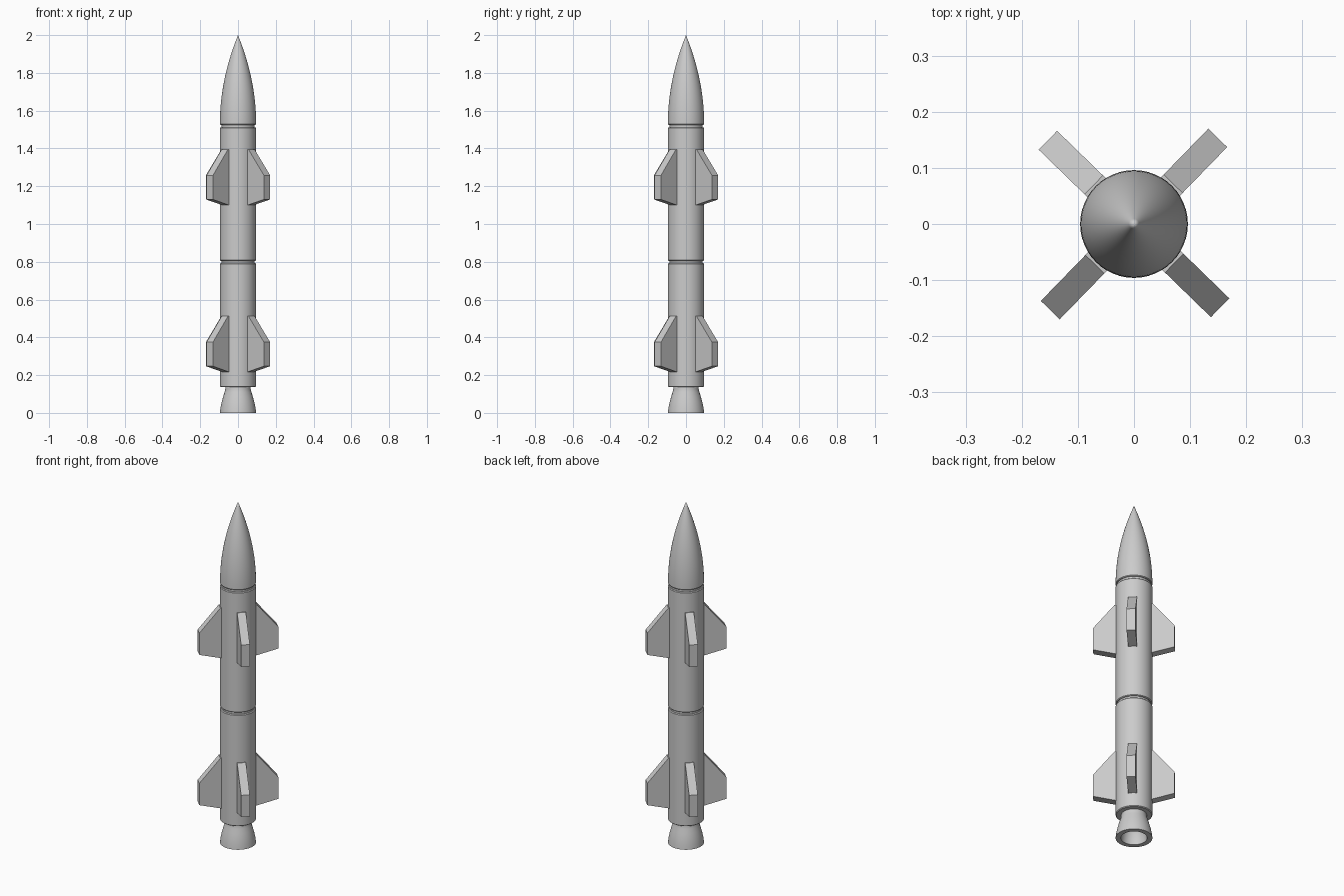
import bpy, bmesh, math
from mathutils import Matrix

cube = bpy.data.objects.get("Cube")
if cube:
    bpy.data.objects.remove(cube, do_unlink=True)

grey = bpy.data.materials.new("plain_grey")
grey.use_nodes = True
colour = (0.6, 0.6, 0.6, 1)
grey.diffuse_color = colour
grey.node_tree.nodes["Principled BSDF"].inputs["Base Color"].default_value = colour

R = 0.096      # body radius
SIDES = 48


def finish(name, bm, smooth):
    bmesh.ops.recalc_face_normals(bm, faces=bm.faces)
    mesh = bpy.data.meshes.new(name)
    bm.to_mesh(mesh)
    bm.free()
    mesh.materials.append(grey)
    obj = bpy.data.objects.new(name, mesh)
    bpy.context.collection.objects.link(obj)
    if smooth:
        bpy.ops.object.select_all(action='DESELECT')
        obj.select_set(True)
        bpy.context.view_layer.objects.active = obj
        bpy.ops.object.shade_smooth_by_angle(angle=math.radians(30))
    return obj


def lathe(name, profile):
    """Turn an (r, z) profile around the z axis."""
    bm = bmesh.new()
    verts = [bm.verts.new((r, 0, z)) for r, z in profile]
    edges = [bm.edges.new(pair) for pair in zip(verts, verts[1:])]
    bmesh.ops.spin(bm, geom=verts + edges, axis=(0, 0, 1), cent=(0, 0, 0),
                   angle=math.tau, steps=SIDES, use_duplicate=False)
    bmesh.ops.remove_doubles(bm, verts=bm.verts, dist=1e-5)
    return finish(name, bm, True)


def tube(name, low, high):
    """Closed body section with softened rims."""
    b = 0.004
    lathe(name, [(0, low), (R - b, low), (R, low + b),
                 (R, high - b), (R - b, high), (0, high)])


# Body sections, with narrow joint rings between them
tube("lower_body", 0.137, 0.793)
tube("upper_body", 0.805, 1.512)
for name, z in (("middle_joint", 0.799), ("nose_joint", 1.518)):
    lathe(name, [(0, z - 0.01), (R - 0.008, z - 0.01),
                 (R - 0.008, z + 0.01), (0, z + 0.01)])

# Pointed nose with a curved flank
base, steps = 1.525, 20
nose = [(0, base), (R - 0.003, base)]
for i in range(steps + 1):
    t = i / steps
    nose.append((R * (1 - t ** 2), base + 0.004 + (1.996 - base) * t))
nose[-1] = (0, 2.0)
lathe("nose_cone", nose)

# Hollow engine bell
lathe("engine_nozzle", [
    (0, 0.15), (0.067, 0.15), (0.067, 0.125), (0.071, 0.11), (0.079, 0.085),
    (0.087, 0.055), (0.093, 0.025), (R, 0), (0.069, 0), (0.066, 0.03),
    (0.059, 0.06), (0.048, 0.085), (0.035, 0.1), (0, 0.1)])

# Two sets of four tapered fins
HALF = 0.0235
outline = [(0.05, 0), (0.094, 0), (0.214, 0.03), (0.214, 0.158),
           (0.1, 0.295), (0.05, 0.295)]
for level, bottom in (("lower", 0.217), ("upper", 1.1)):
    for i, side in enumerate(("back_left", "back_right", "front_right", "front_left")):
        bm = bmesh.new()
        face = bm.faces.new([bm.verts.new((r, -HALF, bottom + z)) for r, z in outline])
        ext = bmesh.ops.extrude_face_region(bm, geom=[face])["geom"]
        bmesh.ops.translate(bm, vec=(0, 2 * HALF, 0),
                            verts=[v for v in ext if isinstance(v, bmesh.types.BMVert)])
        turn = Matrix.Rotation(math.radians(45.8 + 90 * i), 4, 'Z')
        bmesh.ops.transform(bm, matrix=turn, verts=bm.verts)
        finish(f"{level}_fin_{side}", bm, False)
